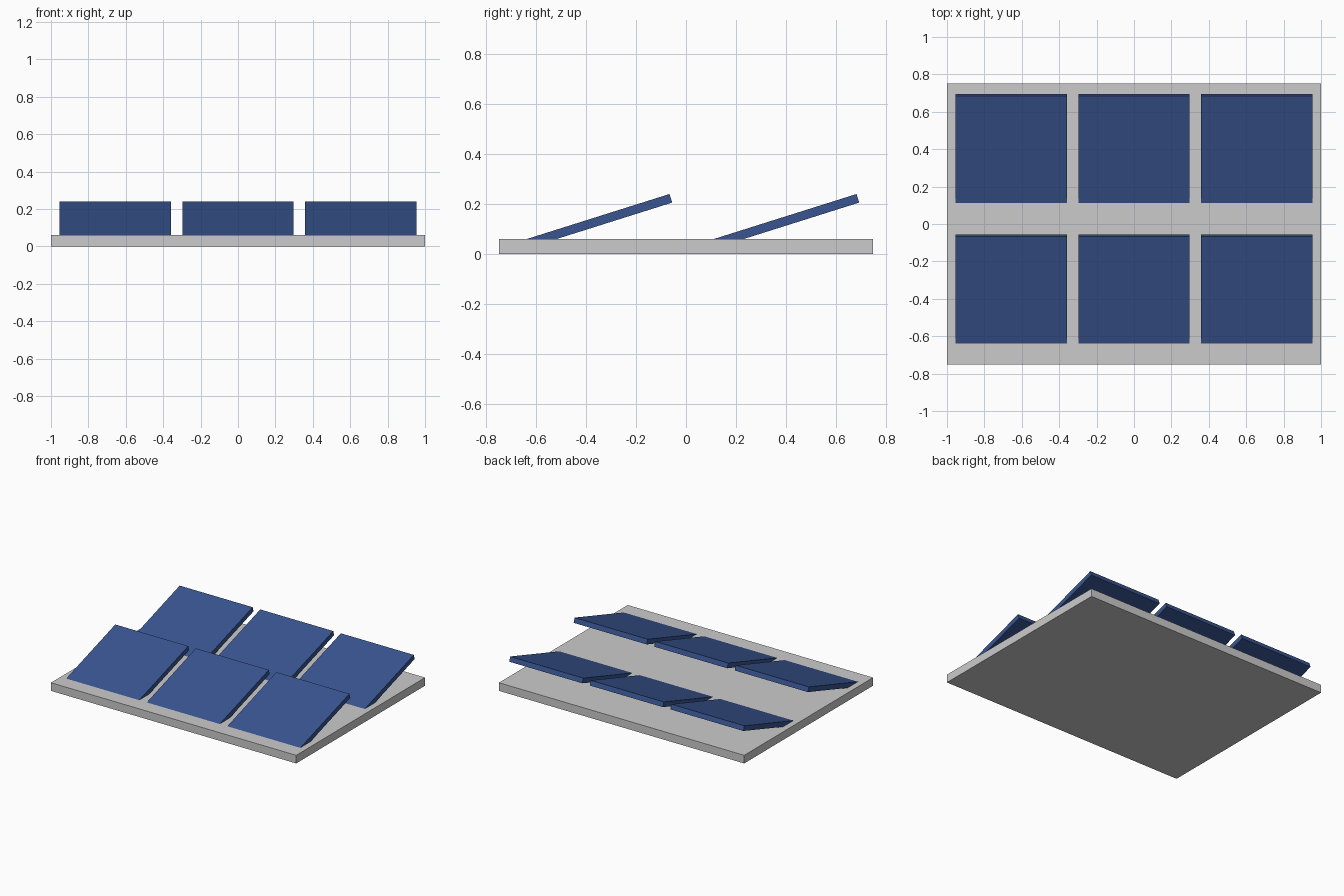
import bpy
from math import radians

if "Cube" in bpy.data.objects:
    bpy.data.objects.remove(bpy.data.objects["Cube"])


def box(name, size, loc, tilt=0.0, mat=None):
    bpy.ops.mesh.primitive_cube_add(size=1, location=loc, rotation=(tilt, 0, 0))
    ob = bpy.context.object
    ob.name = name
    ob.scale = size
    bpy.ops.object.transform_apply(location=False, rotation=False, scale=True)
    if mat:
        ob.data.materials.append(mat)
    return ob


blue = bpy.data.materials.new("panel_blue")
blue.diffuse_color = (0.04, 0.09, 0.28, 1)
blue.use_nodes = True
blue.node_tree.nodes["Principled BSDF"].inputs["Base Color"].default_value = blue.diffuse_color

# Flat base slab
box("base_slab", (2, 1.5, 0.06), (0, 0, 0.03))

# Two rows of three tilted panels, front edges sunk into the slab
for r, y in enumerate((-0.375, 0.375)):
    for c in range(3):
        box(f"solar_panel_{r + 1}_{c + 1}", (0.595, 0.659, 0.036),
            ((c - 1) * 0.657, y, 0.124), radians(17.5), blue)
